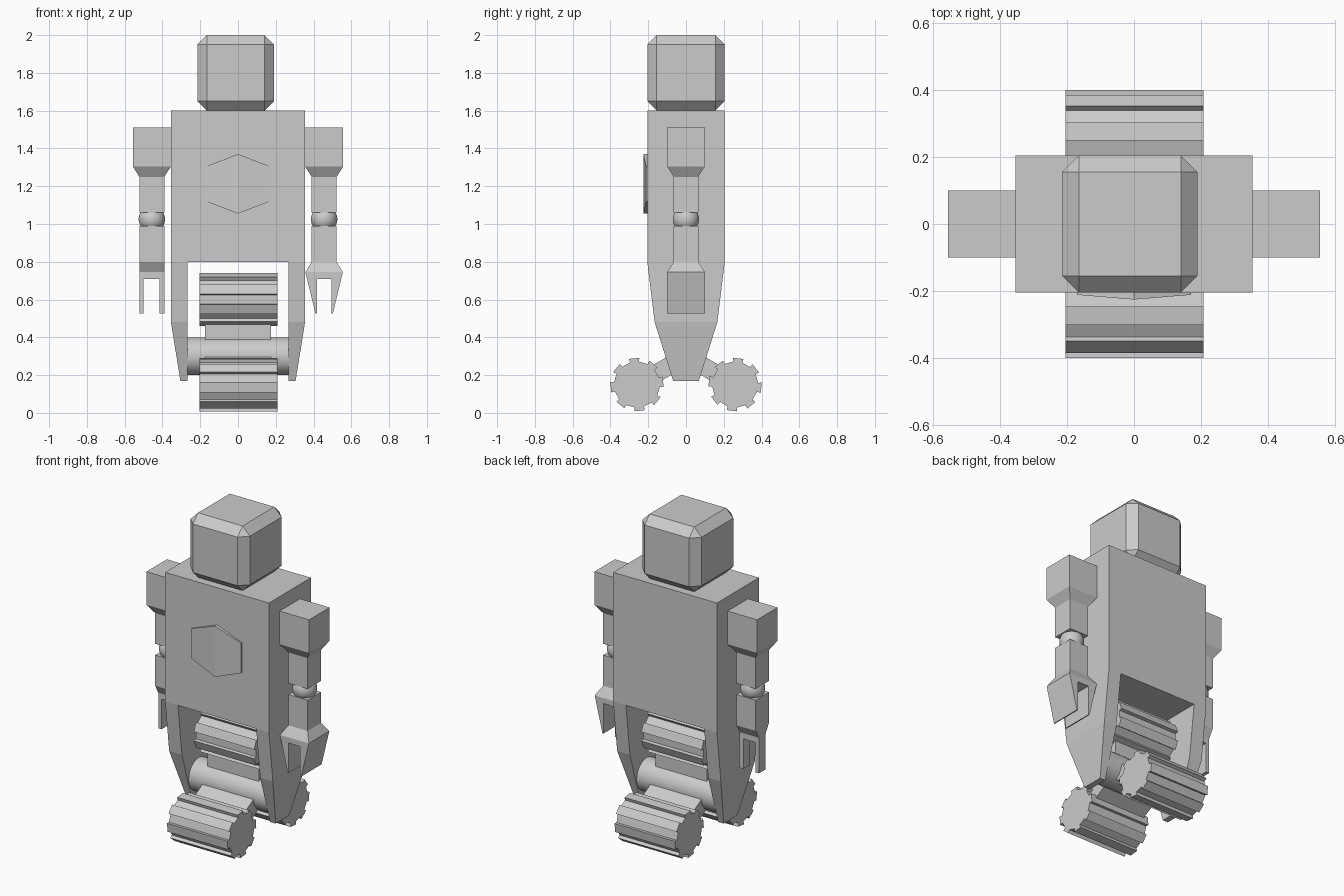
import bpy, bmesh, math
from mathutils import Matrix

if "Cube" in bpy.data.objects:
    bpy.data.objects.remove(bpy.data.objects["Cube"])

grey = bpy.data.materials.new("light grey")
grey.diffuse_color = (0.6, 0.6, 0.6, 1)
grey.use_nodes = True
grey.node_tree.nodes["Principled BSDF"].inputs["Base Color"].default_value = grey.diffuse_color


def finish(name, bm):
    bmesh.ops.recalc_face_normals(bm, faces=bm.faces)
    me = bpy.data.meshes.new(name)
    bm.to_mesh(me)
    bm.free()
    me.materials.append(grey)
    ob = bpy.data.objects.new(name, me)
    bpy.context.collection.objects.link(ob)
    return ob


def loft(name, sections):
    """Stack of rectangles, each (z, x0, x1, y_half)."""
    bm = bmesh.new()
    rings = []
    for z, x0, x1, h in sections:
        rings.append([bm.verts.new(p) for p in
                      ((x0, -h, z), (x1, -h, z), (x1, h, z), (x0, h, z))])
    for a, b in zip(rings, rings[1:]):
        for i in range(4):
            j = (i + 1) % 4
            bm.faces.new((a[i], a[j], b[j], b[i]))
    bm.faces.new(rings[0])
    bm.faces.new(rings[-1])
    return finish(name, bm)


def extrude(name, points, vector):
    """Flat outline of 3D points pushed along a vector."""
    bm = bmesh.new()
    face = bm.faces.new([bm.verts.new(p) for p in points])
    ext = bmesh.ops.extrude_face_region(bm, geom=[face])
    bmesh.ops.translate(bm, vec=vector,
                        verts=[v for v in ext["geom"] if isinstance(v, bmesh.types.BMVert)])
    return finish(name, bm)


def smooth(ob):
    bpy.ops.object.select_all(action='DESELECT')
    ob.select_set(True)
    bpy.context.view_layer.objects.active = ob
    bpy.ops.object.shade_smooth_by_angle()


# Head: chamfered block
head = loft("head", [(1.6, -0.215, 0.19, 0.205), (2.0, -0.215, 0.19, 0.205)])
bevel = head.modifiers.new("chamfer", 'BEVEL')
bevel.width = 0.05
bevel.segments = 1

# Torso
loft("torso", [(0.8, -0.355, 0.355, 0.205), (1.6, -0.355, 0.355, 0.205)])

# Chest plate: hexagon folded along its vertical middle
bm = bmesh.new()
hexagon = [(0, 1.37), (-0.17, 1.305), (-0.17, 1.12), (0, 1.055), (0.17, 1.12), (0.17, 1.305)]
front = [bm.verts.new((x, -0.212 if x else -0.226, z)) for x, z in hexagon]
back = [bm.verts.new((x, -0.203, z)) for x, z in hexagon]
bm.faces.new(front[:4])
bm.faces.new(front[3:] + front[:1])
bm.faces.new(back)
for i in range(6):
    j = (i + 1) % 6
    bm.faces.new((front[i], front[j], back[j], back[i]))
finish("chest_plate", bm)

for s, side in ((1, "right"), (-1, "left")):
    # Tapered leg plates
    loft(side + "_leg", [(0.8, s * 0.268, s * 0.355, 0.205), (0.48, s * 0.268, s * 0.355, 0.166),
                         (0.17, s * 0.268, s * 0.305, 0.068)])
    # Shoulder, upper arm, forearm
    loft(side + "_upper_arm", [(1.51, s * 0.355, s * 0.557, 0.1), (1.305, s * 0.355, s * 0.557, 0.1),
                               (1.25, s * 0.39, s * 0.522, 0.065), (1.06, s * 0.39, s * 0.522, 0.065)])
    loft(side + "_forearm", [(0.99, s * 0.39, s * 0.522, 0.065), (0.8, s * 0.39, s * 0.522, 0.065)])
    # Ball elbow
    bm = bmesh.new()
    bmesh.ops.create_uvsphere(bm, u_segments=32, v_segments=16, radius=0.07,
                              matrix=Matrix.Translation((s * 0.456, 0, 1.025)))
    smooth(finish(side + "_elbow", bm))

# Right hand: flared, with a wide pointed claw
loft("right_wrist", [(0.8, 0.39, 0.522, 0.065), (0.745, 0.357, 0.555, 0.1)])
claw = [(0.357, 0.745), (0.555, 0.745), (0.502, 0.525), (0.495, 0.525), (0.495, 0.71),
        (0.417, 0.71), (0.417, 0.525), (0.41, 0.525)]
extrude("right_claw", [(x, -0.1, z) for x, z in claw], (0, 0.2, 0))

# Left hand: narrowed, with a straight two-prong claw
loft("left_wrist", [(0.8, -0.522, -0.39, 0.065), (0.745, -0.522, -0.39, 0.033)])
claw = [(-0.522, 0.745), (-0.39, 0.745), (-0.39, 0.525), (-0.415, 0.525), (-0.415, 0.71),
        (-0.5, 0.71), (-0.5, 0.525), (-0.522, 0.525)]
extrude("left_claw", [(x, -0.033, z) for x, z in claw], (0, 0.066, 0))

# Axle between the legs
bm = bmesh.new()
bmesh.ops.create_cone(bm, cap_ends=True, segments=32, radius1=0.1, radius2=0.1, depth=0.54,
                      matrix=Matrix.Translation((0, 0, 0.3)) @ Matrix.Rotation(math.pi / 2, 4, 'Y'))
smooth(finish("axle", bm))

# Three toothed rollers on spokes around the axle
for n, (turn, phase) in enumerate(((0, 22), (120, 6), (240, 38))):
    t = math.radians(turn)
    cy, cz = -0.3 * math.sin(t), 0.3 + 0.3 * math.cos(t)
    outline = []
    for k in range(8):
        for r, off in ((0.122, -11.3), (0.142, -11.2), (0.142, 11.2), (0.122, 11.3)):
            a = math.radians(phase + 45 * k + off)
            outline.append((-0.205, cy - r * math.sin(a), cz + r * math.cos(a)))
    extrude("roller_%d" % (n + 1), outline, (0.413, 0, 0))
    spoke = loft("spoke_%d" % (n + 1), [(0.05, -0.175, 0.175, 0.047), (0.24, -0.175, 0.175, 0.047)])
    spoke.matrix_world = Matrix.Translation((0, 0, 0.3)) @ Matrix.Rotation(t, 4, 'X')
